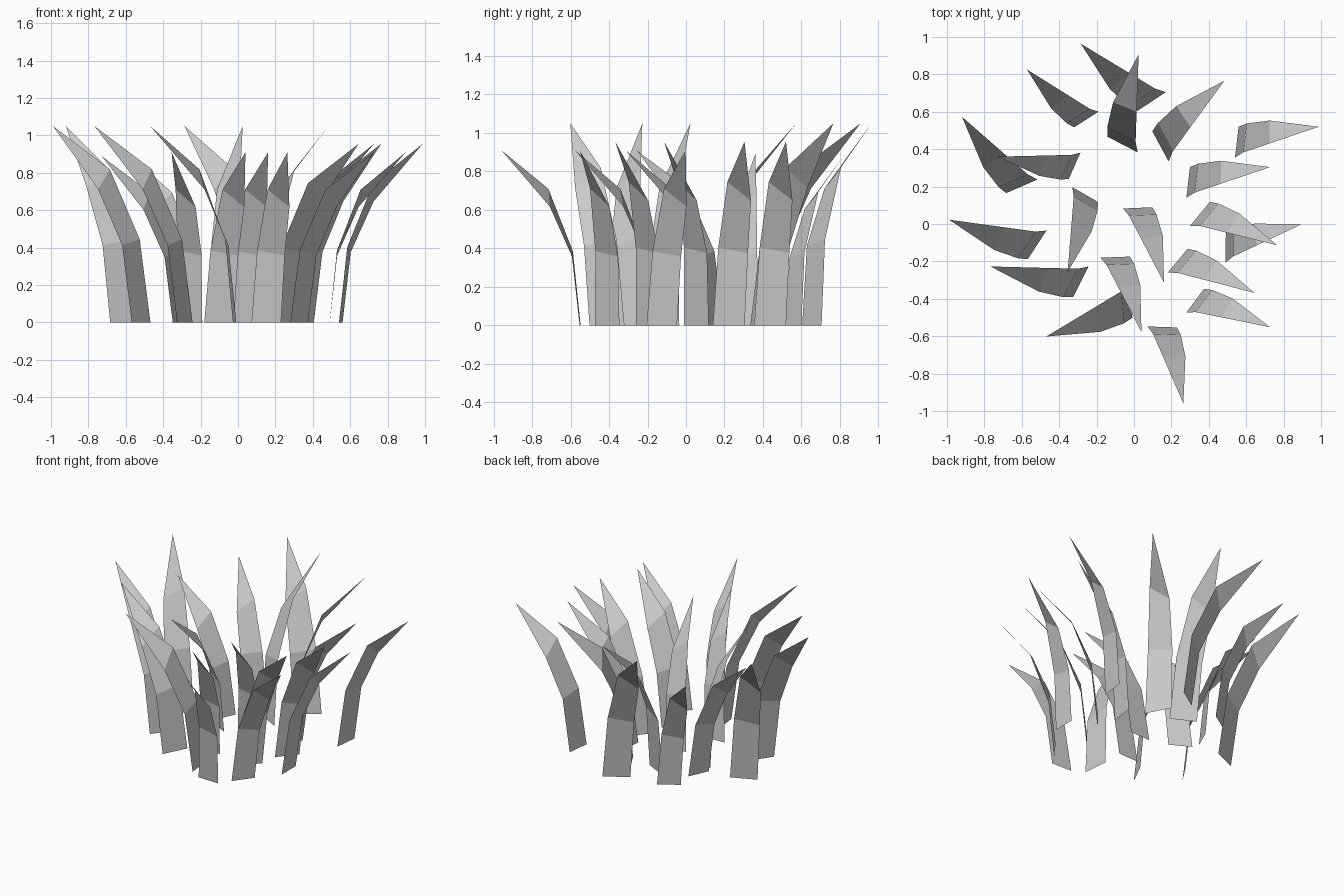
import bpy, math

# One bent blade: left/right edge points at base, middle and shoulder, then the tip
TIP = (0.192, -0.412, 0.91)
points = [(0, 0, 0), (0.158, -0.005, 0),
          (0.03, -0.04, 0.385), (0.178, -0.045, 0.358),
          (0.086, -0.168, 0.71), (0.203, -0.16, 0.617), TIP]
mesh = bpy.data.meshes.new("grass_blade")
mesh.from_pydata(points, [], [(0, 1, 3, 2), (2, 3, 5, 4), (4, 5, 6)])

# Blade placements grouped by height: root corner x, y and tip x, y
blades = {
    1.05: [(0.185, 0.335, 0.485, 0.768), (0.02, 0.383, 0.025, 0.912),
           (0.17, 0.705, -0.295, 0.97), (-0.516, 0.238, -0.928, 0.58),
           (-0.468, -0.035, -0.998, 0.024), (-0.243, -0.227, -0.78, -0.227),
           (-0.027, -0.32, -0.478, -0.607)],
    0.955: [(0.54, 0.355, 0.988, 0.52), (0.28, 0.14, 0.73, 0.305),
            (0.30, -0.01, 0.77, -0.115), (0.18, -0.26, 0.65, -0.37)],
    0.91: [(0.49, -0.205, 0.90, 0.0), (0.28, -0.473, 0.735, -0.553),
           (-0.18, -0.18, 0.04, -0.578), (-0.06, 0.083, 0.163, -0.318),
           (0.072, -0.548, 0.264, -0.96), (-0.33, 0.197, -0.355, -0.255)],
    0.89: [(-0.19, 0.60, -0.575, 0.828), (-0.286, 0.382, -0.735, 0.36)],
}

# Turn and scale every blade so it leans from its root to its tip
for height, group in blades.items():
    for x, y, tx, ty in group:
        ob = bpy.data.objects.new("grass_blade", mesh)
        ob.location = (x, y, 0)
        ob.rotation_euler.z = math.atan2(ty - y, tx - x) - math.atan2(TIP[1], TIP[0])
        ob.scale = [height / TIP[2]] * 3
        bpy.context.collection.objects.link(ob)
